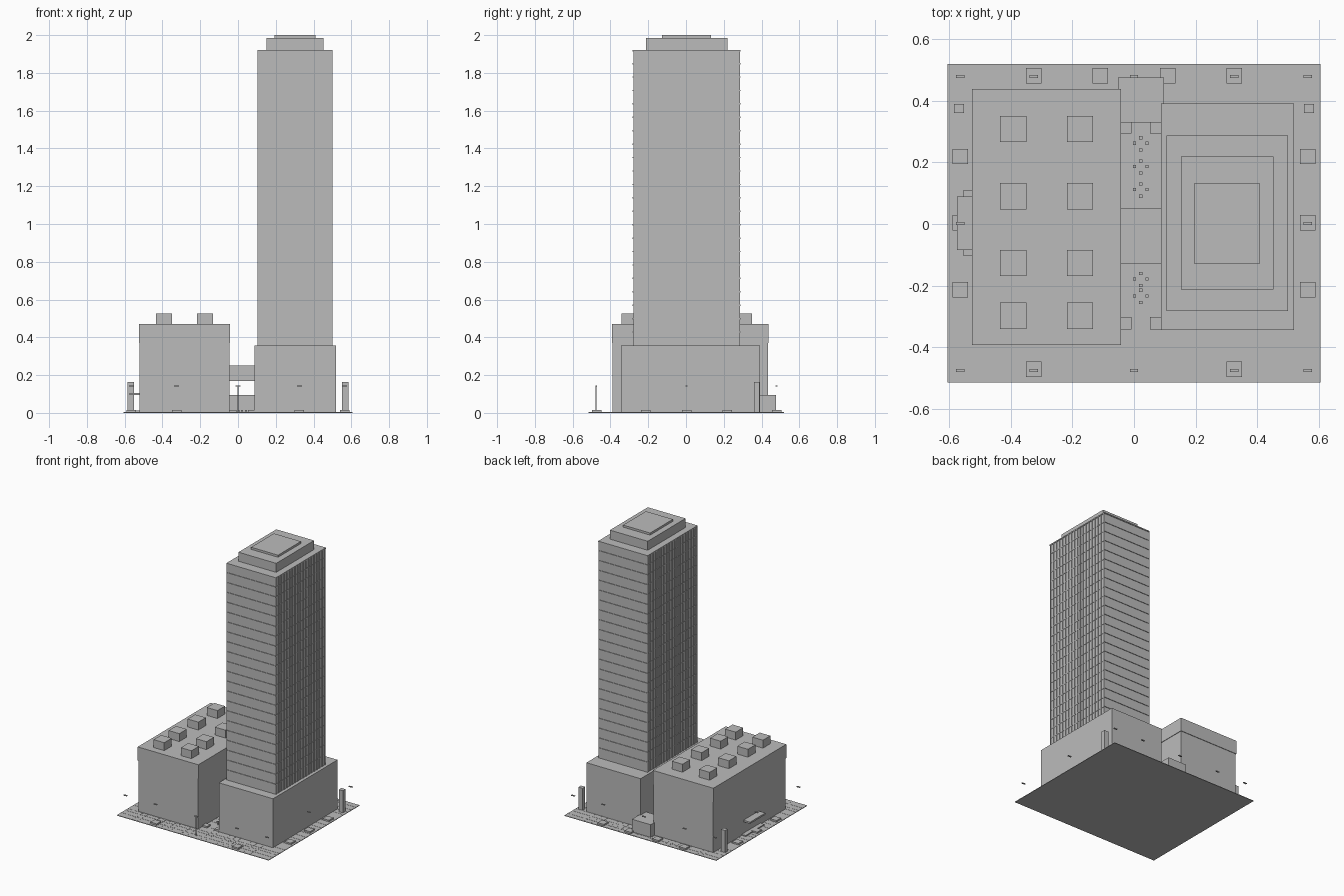
import bpy
import bmesh
from mathutils import Matrix, Vector

default_cube = bpy.data.objects.get("Cube")
if default_cube:
    bpy.data.objects.remove(default_cube, do_unlink=True)

grey = bpy.data.materials.new("light_grey")
grey.use_nodes = True
colour = (0.5, 0.5, 0.5, 1)
grey.diffuse_color = colour
grey.node_tree.nodes["Principled BSDF"].inputs["Base Color"].default_value = colour


def span(low, high):
    """Return the centre and size of an interval."""
    return (low + high) / 2, high - low


def boxes(name, items):
    """Build one object from boxes given as x, y and z intervals."""
    bm = bmesh.new()
    for item in items:
        middles, sizes = zip(*(span(*interval) for interval in item))
        place = Matrix.Translation(Vector(middles)) @ Matrix.Diagonal((*sizes, 1))
        bmesh.ops.create_cube(bm, size=1, matrix=place)
    mesh = bpy.data.meshes.new(name)
    bm.to_mesh(mesh)
    bm.free()
    mesh.materials.append(grey)
    obj = bpy.data.objects.new(name, mesh)
    bpy.context.collection.objects.link(obj)
    return obj


def box(name, x, y, z):
    return boxes(name, [(x, y, z)])


def around(centre, size):
    return centre - size / 2, centre + size / 2


def grow(interval, amount):
    return interval[0] - amount, interval[1] + amount


# Plaza slab with raised paving joints
plaza_x, plaza_y = (-0.605, 0.605), (-0.515, 0.52)
ground_top = 0.004
box("plaza_slab", plaza_x, plaza_y, (0, ground_top))
joint_z = (ground_top - 0.001, ground_top + 0.001)
joint_x = [-0.485, -0.445, -0.35, -0.3, -0.265, -0.22, -0.185, -0.1, -0.055,
           0.05, 0.09, 0.18, 0.225, 0.265, 0.35, 0.395, 0.45]
joint_y = [0.48, 0.43, 0.39, 0.34, 0.24, 0.195, 0.145, 0.09, 0.055, -0.03,
           -0.085, -0.14, -0.185, -0.24, -0.325, -0.39, -0.42, -0.465]
boxes("paving_joints_lengthwise", [(around(x, 0.005), plaza_y, joint_z) for x in joint_x])
boxes("paving_joints_crosswise", [(plaza_x, around(y, 0.005), joint_z) for y in joint_y])

# Low hall with an overhanging roof band and roof units
hall_x, hall_y, hall_top = (-0.525, -0.042), (-0.392, 0.438), 0.47
box("hall_walls", grow(hall_x, -0.004), grow(hall_y, -0.004), (0, 0.38))
box("hall_roof_band", hall_x, hall_y, (0.37, hall_top))
boxes("hall_roof_units", [
    (around(x, 0.085), around(y, 0.085), (hall_top - 0.01, 0.527))
    for x in (-0.392, -0.175) for y in (0.308, 0.09, -0.127, -0.298)])

# Hall entrance on its outer side
box("entrance_canopy", (-0.574, hall_x[0] + 0.01), around(0.003, 0.174), (0.094, 0.106))
box("entrance_step", (-0.553, hall_x[0] + 0.01), around(0.003, 0.214), (0, 0.012))

# Tower podium
podium_x, podium_y, podium_top = (0.088, 0.52), (-0.344, 0.391), 0.357
box("podium", podium_x, podium_y, (0, podium_top))

# Tower shaft
tower_x, tower_y, tower_top = (0.109, 0.495), (-0.278, 0.284), 1.92
box("tower_shaft", tower_x, tower_y, (podium_top - 0.01, tower_top))

# Floor ledges around the shaft
floors = 22
storey = (tower_top - podium_top) / floors
boxes("floor_ledges", [
    (grow(tower_x, 0.002), grow(tower_y, 0.004), around(podium_top + storey * i, 0.007))
    for i in range(1, floors)])

# Vertical fins on both long sides
fin_count = 18
fin_step = (tower_y[1] - tower_y[0]) / fin_count
boxes("facade_fins", [
    (around(x, 0.009), around(tower_y[0] + 0.003 + (fin_step - 0.0003) * i, 0.006),
     (podium_top, tower_top))
    for x in tower_x for i in range(fin_count + 1)])

# Stepped crown
box("tower_cap", grow(tower_x, 0.004), grow(tower_y, 0.004), (tower_top - 0.008, tower_top))
box("crown_lower", (0.152, 0.453), (-0.212, 0.219), (tower_top - 0.01, 1.985))
box("crown_upper", (0.194, 0.409), (-0.128, 0.132), (1.98, 2))

# Links between hall and podium
gap_x = (hall_x[1] - 0.01, podium_x[0] + 0.01)
box("skybridge", gap_x, (-0.125, 0.047), (0.169, 0.249))
boxes("skybridge_roof_edges", [
    (gap_x, around(y, 0.005), (0.169, 0.251)) for y in (-0.127, 0.049)])
box("rear_pavilion", gap_x, (0.33, 0.476), (0, 0.095))

# Sign pylons near the rear corners
boxes("pylons", [
    (around(side * 0.568, 0.033), around(0.375, 0.03), (0, 0.163)) for side in (-1, 1)])

# Planters along the plaza edges and in the passage
planter_z = (0, 0.015)
spots = [(side * 0.564, y) for side in (-1, 1) for y in (-0.214, 0.004, 0.219)]
spots += [(side * 0.325, y) for side in (-1, 1) for y in (-0.472, 0.481)]
spots += [(side * 0.11, 0.481) for side in (-1, 1)]
boxes("edge_planters", [(around(x, 0.05), around(y, 0.05), planter_z) for x, y in spots])
boxes("passage_planters", [
    (around(x, 0.036), around(y, 0.04), planter_z)
    for x in (-0.026, 0.07) for y in (-0.322, 0.314)])

# Clusters of small seats in the passage
seats = []
for y in (0.25, 0.175, 0.1, -0.19, -0.245):
    for dx, dy in ((0, 0.03), (-0.02, 0.012), (0.02, 0.012), (0, -0.01)):
        seats.append((around(0.022 + dx, 0.01), around(y + dy, 0.01), (0, 0.014)))
boxes("passage_seats", seats)

# Lamp heads around the plaza and the single front post
lamp_spots = [(x, y) for x in (-0.564, -0.325, 0, 0.325, 0.564) for y in (-0.475, 0.479)]
lamp_spots += [(side * 0.564, 0.002) for side in (-1, 1)]
boxes("lamp_heads", [
    (around(x, 0.027), around(y, 0.01), (0.139, 0.144)) for x, y in lamp_spots])
box("lamp_post", around(0, 0.006), around(-0.477, 0.006), (0, 0.14))
